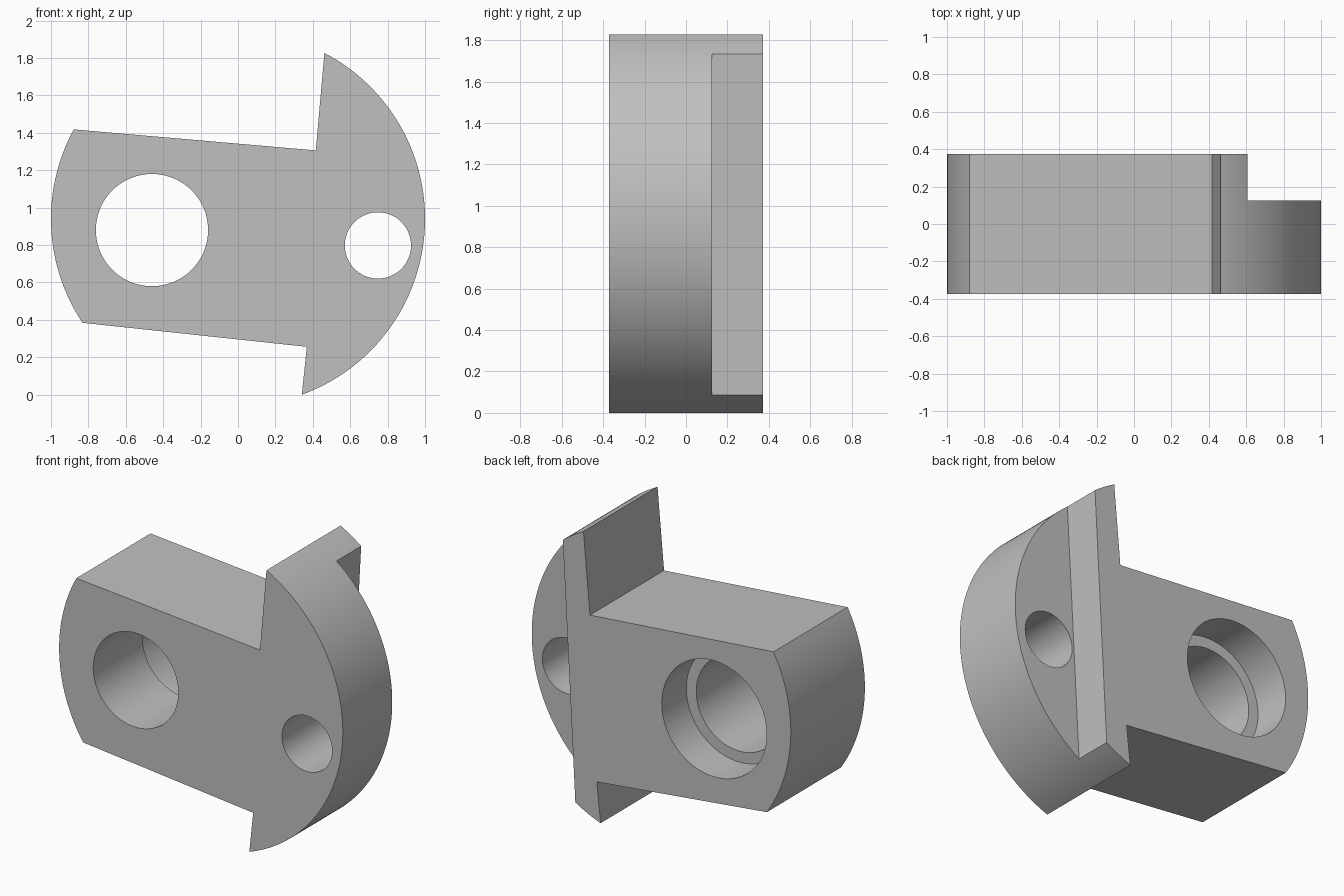
import bpy
import bmesh
import math
from mathutils import Matrix, Vector

if "Cube" in bpy.data.objects:
    bpy.data.objects.remove(bpy.data.objects["Cube"], do_unlink=True)

CENTRE_Z = 0.94      # axis of the round outline, radius 1
HALF = 0.373         # half thickness
STEP_Y = 0.125       # floor of the rear step

grey = bpy.data.materials.new("plain grey")
grey.use_nodes = True
colour = (0.53, 0.53, 0.53, 1)
grey.diffuse_color = colour
grey.node_tree.nodes["Principled BSDF"].inputs["Base Color"].default_value = colour


def arc(start, end, count):
    """Points on the round outline from one corner to another."""
    a = math.atan2(start[1] - CENTRE_Z, start[0])
    b = math.atan2(end[1] - CENTRE_Z, end[0])
    if b > a:
        b -= math.tau
    return [(math.cos(a + (b - a) * i / count),
             CENTRE_Z + math.sin(a + (b - a) * i / count))
            for i in range(count + 1)]


def make_object(name, bm):
    bmesh.ops.recalc_face_normals(bm, faces=bm.faces)
    mesh = bpy.data.meshes.new(name)
    bm.to_mesh(mesh)
    bm.free()
    mesh.materials.append(grey)
    obj = bpy.data.objects.new(name, mesh)
    bpy.context.collection.objects.link(obj)
    return obj


def cylinder(name, x, z, radius, y0, y1):
    bm = bmesh.new()
    place = Matrix.Translation((x, (y0 + y1) / 2, z)) @ Matrix.Rotation(math.pi / 2, 4, "X")
    bmesh.ops.create_cone(bm, cap_ends=True, segments=96, radius1=radius,
                          radius2=radius, depth=y1 - y0, matrix=place)
    return make_object(name, bm)


# Body: round plate with a narrower tongue toward the right
profile = arc((0.462, 1.827), (0.341, 0.0), 96)
profile += [(0.368, 0.256)]
profile += arc((-0.83, 0.385), (-0.878, 1.418), 40)
profile += [(0.416, 1.306)]
bm = bmesh.new()
face = bm.faces.new([bm.verts.new((x, -HALF, z)) for x, z in profile])
side = bmesh.ops.extrude_face_region(bm, geom=[face])
bmesh.ops.translate(bm, vec=(0, 2 * HALF, 0),
                    verts=[v for v in side["geom"] if isinstance(v, bmesh.types.BMVert)])
body = make_object("slotted_plate", bm)

# Step cutter: slightly tilted box behind the round rim
low, high = Vector((0.519, 0, 0.085)), Vector((0.607, 0, 1.735))
tilt = math.atan2(high.x - low.x, high.z - low.z)
bm = bmesh.new()
bmesh.ops.create_cube(bm, size=1, matrix=(
    Matrix.Translation((low + high) / 2) @ Matrix.Rotation(tilt, 4, "Y")
    @ Matrix.Translation((0.5, STEP_Y + 0.5, 0)) @ Matrix.Diagonal((1, 1, 3, 1))))
cutters = [make_object("step_cutter", bm)]

# Bore with rear counterbore, and the small pin hole
cutters += [
    cylinder("bore_cutter", -0.46, 0.88, 0.30, -1, 1),
    cylinder("counterbore_cutter", -0.46, 0.88, 0.37, STEP_Y, 1),
    cylinder("pin_hole_cutter", 0.748, 0.798, 0.177, -1, 1),
]

bpy.ops.object.select_all(action="DESELECT")
body.select_set(True)
bpy.context.view_layer.objects.active = body
for cutter in cutters:
    cutter.hide_render = True
    cut = body.modifiers.new(cutter.name, "BOOLEAN")
    cut.operation = "DIFFERENCE"
    cut.solver = "EXACT"
    cut.object = cutter
    bpy.ops.object.modifier_apply(modifier=cut.name)
    bpy.data.objects.remove(cutter, do_unlink=True)

bpy.ops.object.shade_smooth_by_angle(angle=math.radians(25))
